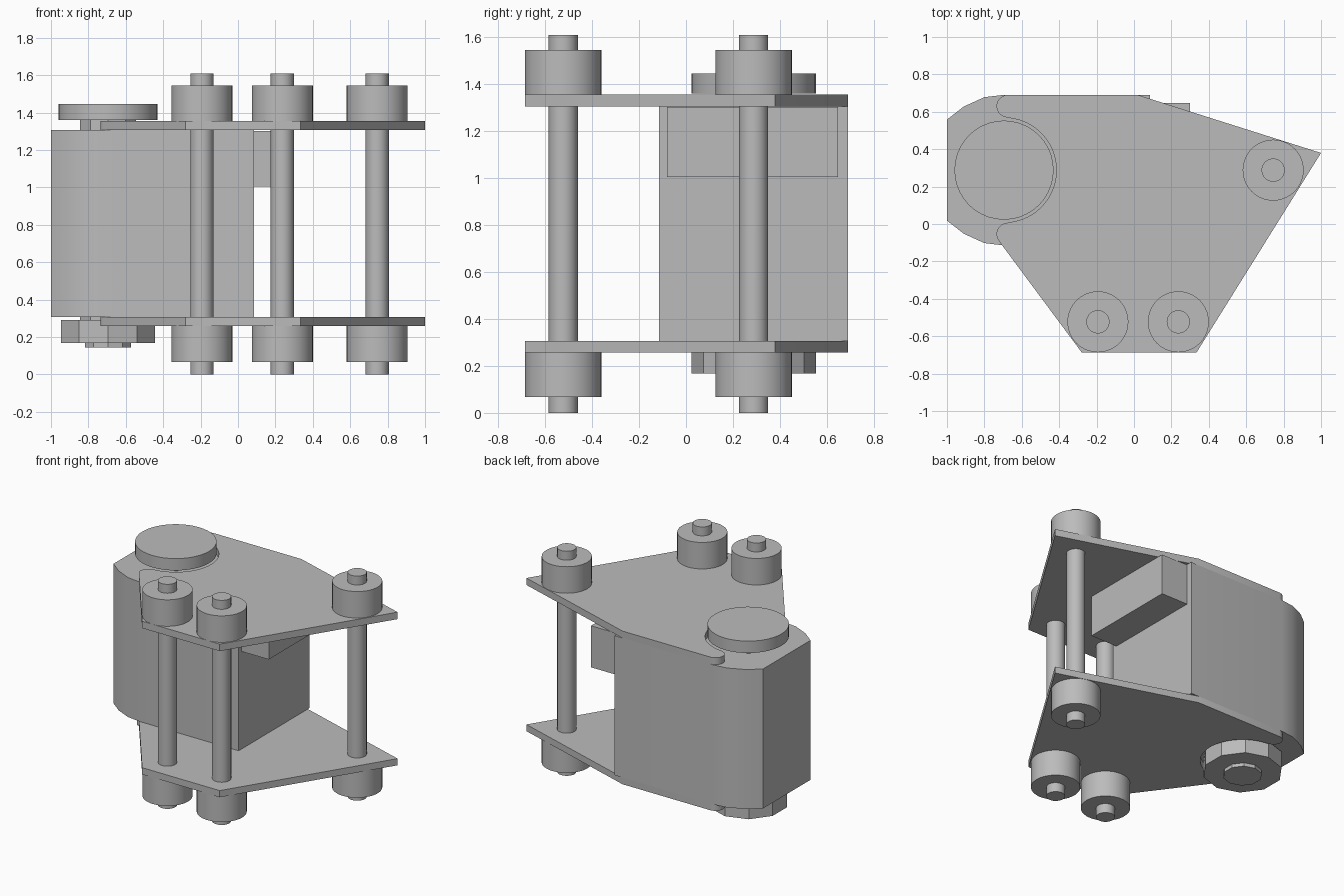
import bpy
import bmesh
from math import sin, cos, pi, radians

cube = bpy.data.objects.get("Cube")
if cube:
    bpy.data.objects.remove(cube, do_unlink=True)

GREY = (0.5, 0.5, 0.5, 1)
mat = bpy.data.materials.new("plain grey")
mat.use_nodes = True
mat.diffuse_color = GREY
mat.node_tree.nodes["Principled BSDF"].inputs["Base Color"].default_value = GREY


def prism(name, outline, z0, z1):
    """Extrude a closed outline from z0 up to z1."""
    bm = bmesh.new()
    face = bm.faces.new([bm.verts.new((x, y, z0)) for x, y in outline])
    top = bmesh.ops.extrude_face_region(bm, geom=[face])["geom"]
    bmesh.ops.translate(bm, vec=(0, 0, z1 - z0),
                        verts=[v for v in top if isinstance(v, bmesh.types.BMVert)])
    bmesh.ops.recalc_face_normals(bm, faces=bm.faces)
    mesh = bpy.data.meshes.new(name)
    bm.to_mesh(mesh)
    bm.free()
    mesh.materials.append(mat)
    obj = bpy.data.objects.new(name, mesh)
    bpy.context.collection.objects.link(obj)
    bpy.ops.object.select_all(action='DESELECT')
    obj.select_set(True)
    bpy.context.view_layer.objects.active = obj
    bpy.ops.object.shade_smooth_by_angle(angle=radians(30))
    return obj


def arc(cx, cy, r, start, end, steps):
    angles = [radians(start + (end - start) * i / steps) for i in range(steps + 1)]
    return [(cx + r * cos(a), cy + r * sin(a)) for a in angles]


def disc(name, centre, r, z0, z1, sides=40):
    return prism(name, arc(*centre, r, 90, 450, sides)[:-1], z0, z1)


PIVOT = (-0.695, 0.288)
PLATES = {"lower": (0.258, 0.306), "upper": (1.306, 1.356)}

# Main block with rounded-off outer corners
corner = [(-0.7, 0.402), (-0.8, 0.39), (-0.91, 0.34), (-1.0, 0.27)]
block = [(0.085, 0.402)] + corner
block += [(x, -y) for x, y in reversed(block)]
prism("main_block", [(x, y + PIVOT[1]) for x, y in block], 0.306, 1.306)

# Side box under the upper plate
prism("side_box", [(0.085, -0.08), (0.3, -0.08), (0.3, 0.647), (0.085, 0.647)], 1.005, 1.303)

# Two plates with a round notch and lobed ends
notch = arc(*PIVOT, 0.28, 83, -83, 32)
plate = [(-0.28, -0.686), (0.335, -0.686), (1.0, 0.38), (0.02, 0.69)]
plate += arc(-0.675, 0.63, 0.06, 90, 255, 12)
plate += notch
plate += arc(-0.675, -0.054, 0.06, 105, 220, 10)
for level, (z0, z1) in PLATES.items():
    prism(level + "_plate", plate, z0, z1)

# Posts with a roller outside each plate
posts = {"front_right": (-0.193, -0.523), "front_left": (0.237, -0.523),
         "side_left": (0.744, 0.288)}
for place, centre in posts.items():
    disc(place + "_post", centre, 0.062, 0, 1.61)
    disc(place + "_lower_roller", centre, 0.163, 0.068, 0.258)
    disc(place + "_upper_roller", centre, 0.163, 1.356, 1.546)

# Pivot cap above and ten-sided nut below
disc("cap_neck", PIVOT, 0.157, 1.306, 1.36, 10)
disc("pivot_cap", PIVOT, 0.265, 1.36, 1.445)
disc("nut_neck", PIVOT, 0.157, 0.29, 0.306, 10)
disc("pivot_nut", PIVOT, 0.265, 0.168, 0.29, 10)
disc("nut_boss", PIVOT, 0.13, 0.143, 0.168, 10)
